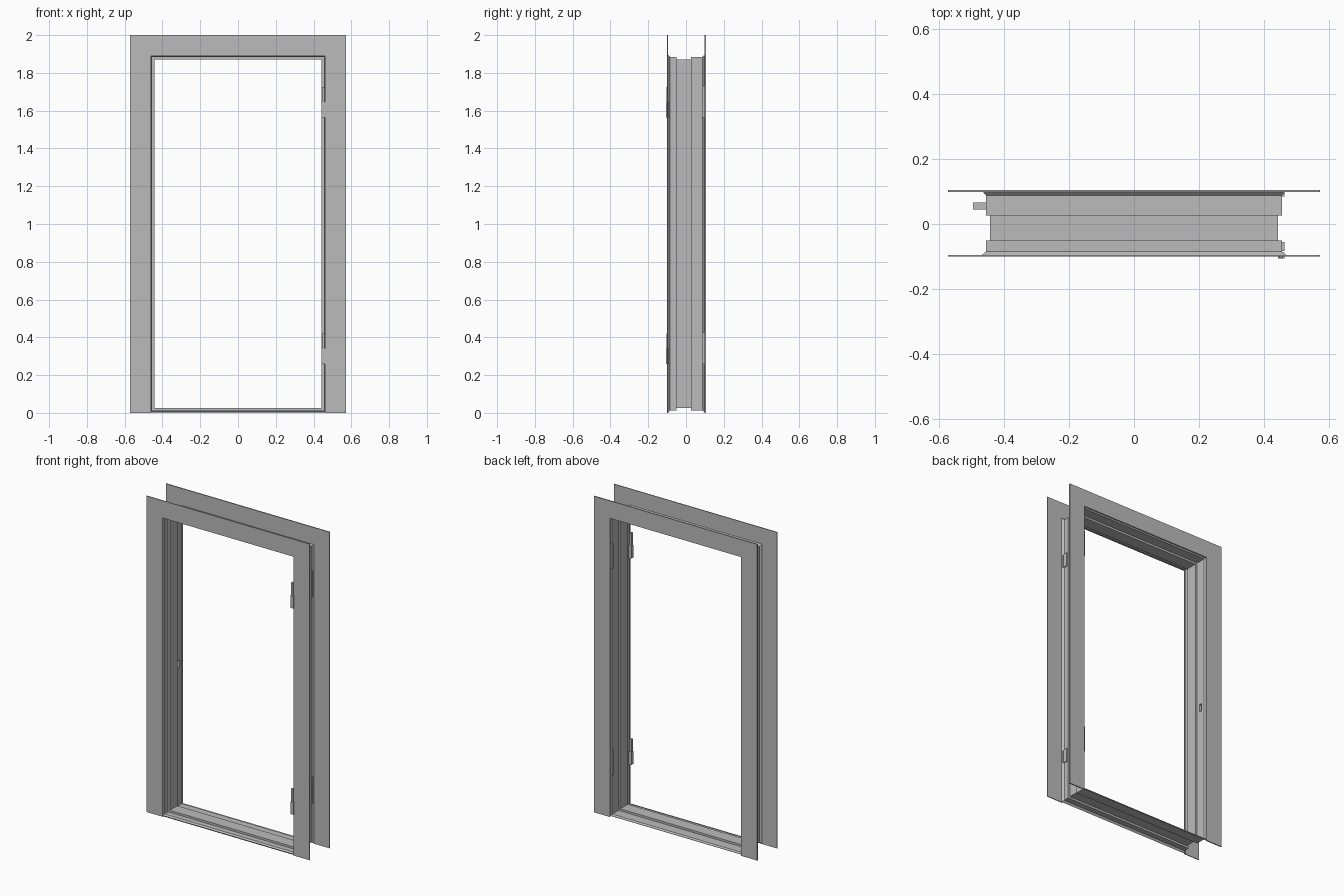
import bpy, bmesh
from mathutils import Vector

cube = bpy.data.objects.get("Cube")
if cube:
    bpy.data.objects.remove(cube, do_unlink=True)

steel = bpy.data.materials.new("grey_steel")
steel.use_nodes = True
colour = (0.5, 0.5, 0.5, 1)
steel.diffuse_color = colour
steel.node_tree.nodes["Principled BSDF"].inputs["Base Color"].default_value = colour

HALF, LOW, HIGH = 0.455, 0.013, 1.885   # jamb rectangle


def finish(name, bm):
    mesh = bpy.data.meshes.new(name)
    bm.to_mesh(mesh)
    bm.free()
    mesh.materials.append(steel)
    obj = bpy.data.objects.new(name, mesh)
    bpy.context.collection.objects.link(obj)
    return obj


def box(name, x, y, z):
    bm = bmesh.new()
    bmesh.ops.create_cube(bm, size=1)
    for v in bm.verts:
        v.co = [a[0] + (c + 0.5) * (a[1] - a[0]) for c, a in zip(v.co, (x, y, z))]
    return finish(name, bm)


def casing(name, y_near, y_far):
    """Three-sided flat trim around the opening."""
    bm = bmesh.new()
    w, inner, top = 0.572, 0.46, HIGH + 0.005
    outline = [(-w, 0), (-w, 2), (w, 2), (w, 0), (inner, 0),
               (inner, top), (-inner, top), (-inner, 0)]
    face = bm.faces.new([bm.verts.new((x, y_near, z)) for x, z in outline])
    out = bmesh.ops.extrude_face_region(bm, geom=[face])
    for v in out["geom"]:
        if isinstance(v, bmesh.types.BMVert):
            v.co.y = y_far
    bmesh.ops.recalc_face_normals(bm, faces=bm.faces)
    return finish(name, bm)


def pocket(bm, side, y, z, depth):
    """Push a rectangular recess outward from one side of the jamb."""
    mid = Vector((side * HALF, sum(y) / 2, sum(z) / 2))

    def target():
        for f in bm.faces:
            ys = [v.co.y for v in f.verts]
            zs = [v.co.z for v in f.verts]
            if (all(abs(v.co.x - mid.x) < 1e-4 for v in f.verts)
                    and min(ys) < mid.y < max(ys) and min(zs) < mid.z < max(zs)):
                return f

    for axis, limits in ((2, z), (1, y)):
        for limit in limits:
            f = target()
            point, normal = Vector(mid), Vector((0, 0, 0))
            point[axis], normal[axis] = limit, 1
            bmesh.ops.bisect_plane(bm, geom=[f, *f.edges, *f.verts],
                                   plane_co=point, plane_no=normal)
    f = target()
    out = bmesh.ops.extrude_face_region(bm, geom=[f])
    for v in out["geom"]:
        if isinstance(v, bmesh.types.BMVert):
            v.co.x += side * depth
    if f.is_valid:
        bm.faces.remove(f)


# Folded sheet jamb: profile (outward offset, y) swept round the opening
profile = [(0.005, -0.1), (0.012, -0.095), (0, -0.085), (0, -0.05), (-0.013, -0.05),
           (-0.013, 0.026), (0, 0.026), (0, 0.088), (0.008, 0.096), (0.005, 0.105)]
bm = bmesh.new()
rings = []
for d, y in profile:
    w, lo, hi = HALF + d, LOW - d, HIGH + d
    rings.append([bm.verts.new((x, y, z))
                  for x, z in ((-w, lo), (w, lo), (w, hi), (-w, hi))])
for a, b in zip(rings, rings[1:]):
    for i in range(4):
        j = (i + 1) % 4
        bm.faces.new((a[i], a[j], b[j], b[i]))
# Latch pocket and hinge recesses
pocket(bm, -1, (0.045, 0.066), (0.88, 0.93), 0.04)
for base in (0.26, 1.565):
    pocket(bm, 1, (-0.083, -0.055), (base, base + 0.085), 0.007)
bmesh.ops.recalc_face_normals(bm, faces=bm.faces)
finish("jamb", bm)

casing("front_casing", -0.1, -0.095)
casing("back_casing", 0.105, 0.098)

# Hinges on the left side
for label, base in (("lower", 0.26), ("upper", 1.565)):
    box(label + "_hinge_knuckle", (0.443, 0.463), (-0.106, -0.088), (base, base + 0.08))
    box(label + "_hinge_pin", (0.445, 0.457), (-0.104, -0.09), (base + 0.08, base + 0.16))
    box(label + "_back_hinge_plate", (0.45, 0.463), (0.084, 0.096), (base, base + 0.165))
